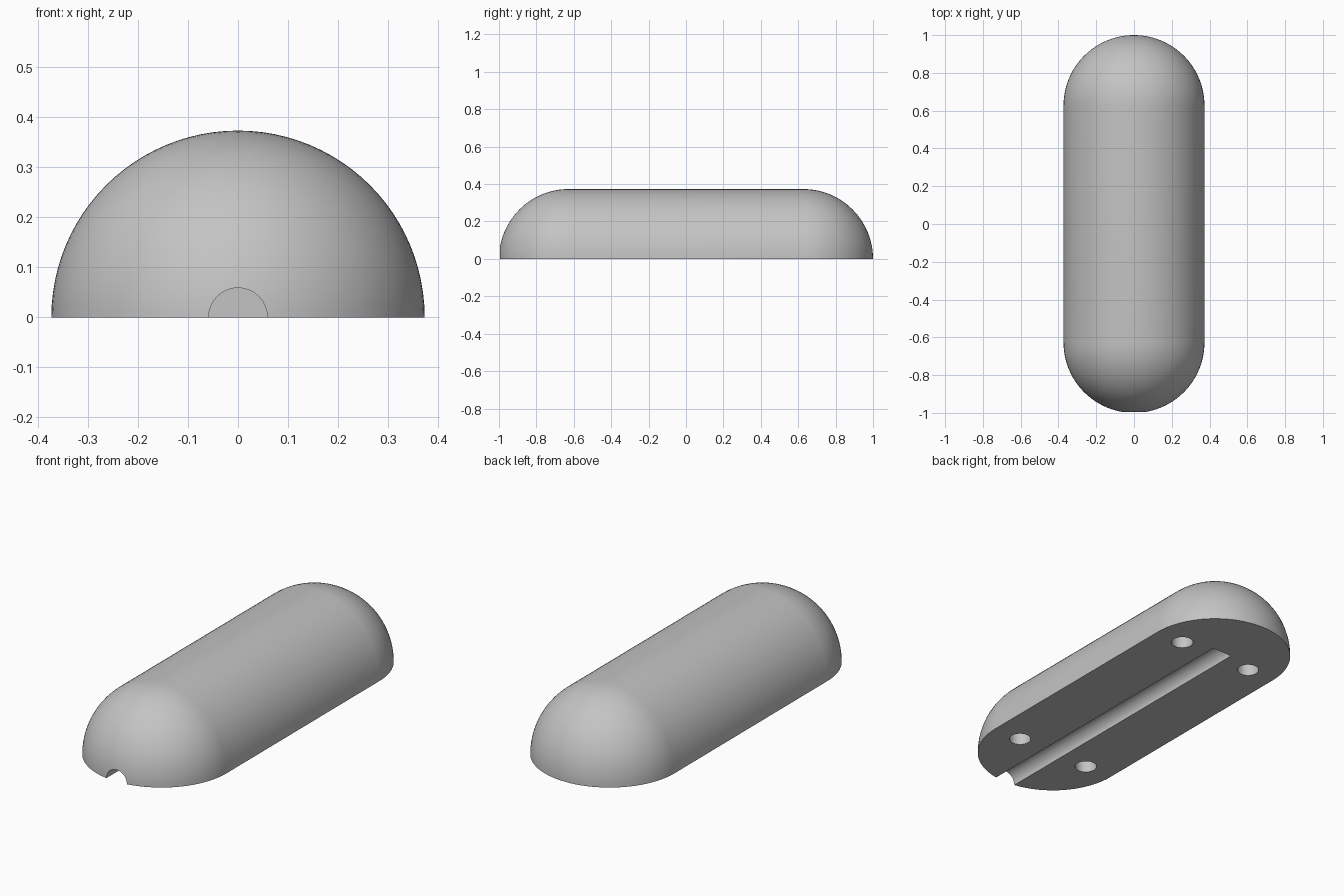
import bpy, bmesh
from math import sin, cos, pi
from mathutils import Matrix

if "Cube" in bpy.data.objects:
    bpy.data.objects.remove(bpy.data.objects["Cube"], do_unlink=True)

RADIUS = 0.3733
HALF = 1 - RADIUS      # centre of each rounded end
STEPS = 24

grey = bpy.data.materials.new("light grey")
grey.use_nodes = True
colour = (0.55, 0.55, 0.55, 1)
grey.diffuse_color = colour
grey.node_tree.nodes["Principled BSDF"].inputs["Base Color"].default_value = colour


def add_object(name, bm):
    bmesh.ops.recalc_face_normals(bm, faces=bm.faces)
    mesh = bpy.data.meshes.new(name)
    bm.to_mesh(mesh)
    bm.free()
    mesh.materials.append(grey)
    obj = bpy.data.objects.new(name, mesh)
    bpy.context.collection.objects.link(obj)
    return obj


def cylinder(name, radius, length, matrix):
    bm = bmesh.new()
    bmesh.ops.create_cone(bm, cap_ends=True, segments=48, radius1=radius,
                          radius2=radius, depth=length, matrix=matrix)
    cutter = add_object(name, bm)
    cutter.hide_render = True
    return cutter


# Half capsule: side outline swept half a turn about the long axis
bm = bmesh.new()
angles = [pi / 2 * i / STEPS for i in range(STEPS + 1)]
outline = [(RADIUS * sin(a), -HALF - RADIUS * cos(a)) for a in angles]
outline += [(x, -y) for x, y in reversed(outline)]
verts = [bm.verts.new((x, y, 0)) for x, y in outline]
edges = [bm.edges.new(pair) for pair in zip(verts, verts[1:])]
bmesh.ops.spin(bm, geom=verts + edges, cent=(0, 0, 0), axis=(0, -1, 0),
               angle=pi, steps=2 * STEPS)
bmesh.ops.remove_doubles(bm, verts=bm.verts, dist=0.0001)

# Flat underside
rim = [e for e in bm.edges if e.is_boundary]
bmesh.ops.edgeloop_fill(bm, edges=rim)
body = add_object("body", bm)

# Round groove, open at the front and closed near the back
start, end = -1.2, 0.68
cutters = [cylinder("groove_cutter", 0.0587, end - start,
                    Matrix.Translation((0, (start + end) / 2, 0))
                    @ Matrix.Rotation(pi / 2, 4, "X"))]

# Four blind holes in the underside
DEPTH = 0.13
for x in (-0.2133, 0.2133):
    for y in (-HALF, HALF):
        cutters.append(cylinder("hole_cutter", 0.0533, 2 * DEPTH,
                                Matrix.Translation((x, y, 0))))

bpy.ops.object.select_all(action="DESELECT")
bpy.context.view_layer.objects.active = body
body.select_set(True)
for cutter in cutters:
    cut = body.modifiers.new("cut", "BOOLEAN")
    cut.operation = "DIFFERENCE"
    cut.solver = "EXACT"
    cut.object = cutter
    bpy.ops.object.modifier_apply(modifier=cut.name)
    bpy.data.objects.remove(cutter, do_unlink=True)

bpy.ops.object.shade_smooth_by_angle(angle=pi / 6)
